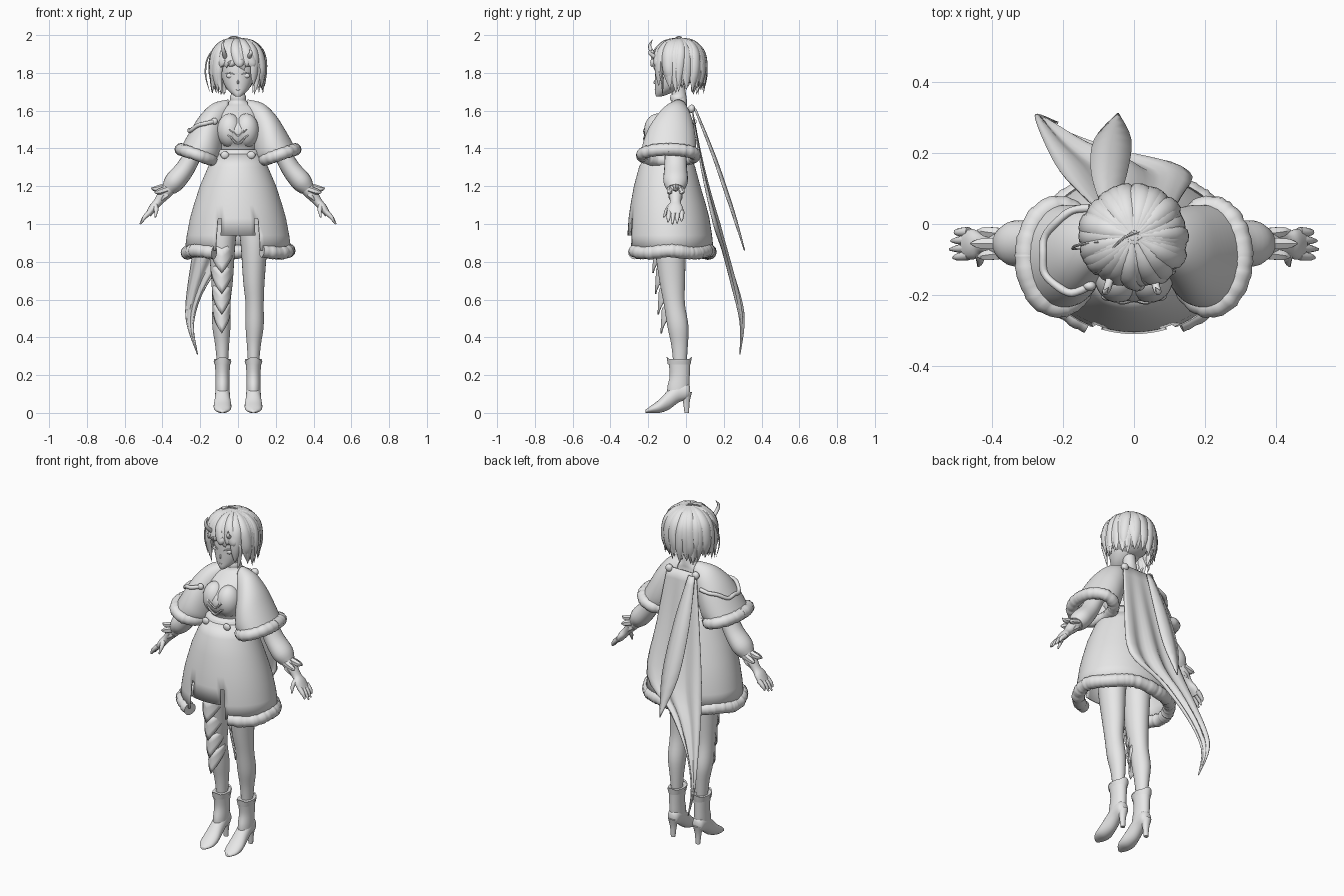
import bpy, bmesh, math, random
from mathutils import Vector as V
from math import sin, cos, pi, radians

random.seed(4)
if "Cube" in bpy.data.objects:
    bpy.data.objects.remove(bpy.data.objects["Cube"])

grey = bpy.data.materials.new("light_grey")
grey.use_nodes = True
grey.diffuse_color = (0.8, 0.8, 0.8, 1)
grey.node_tree.nodes["Principled BSDF"].inputs["Base Color"].default_value = (0.8, 0.8, 0.8, 1)
made = []


def finish(name, bm, thick=0):
    bmesh.ops.recalc_face_normals(bm, faces=bm.faces[:])
    me = bpy.data.meshes.new(name)
    bm.to_mesh(me)
    bm.free()
    ob = bpy.data.objects.new(name, me)
    bpy.context.collection.objects.link(ob)
    me.materials.append(grey)
    if thick:
        mod = ob.modifiers.new("thickness", "SOLIDIFY")
        mod.thickness, mod.offset = thick, 0
    made.append(ob)


def loft(name, *grids, closed=True, cap=True, thick=0, skip=lambda i, j: False):
    """Skin one or more lists of rings."""
    bm = bmesh.new()
    for rings in grids:
        vs = [[bm.verts.new(p) for p in r] for r in rings]
        n = len(vs[0])
        for i in range(len(vs) - 1):
            for j in range(n if closed else n - 1):
                if not skip(i, j):
                    k = (j + 1) % n
                    bm.faces.new((vs[i][j], vs[i][k], vs[i + 1][k], vs[i + 1][j]))
        if closed and cap:
            bm.faces.new(vs[0])
            bm.faces.new(vs[-1])
    finish(name, bm, thick)


def smooth(rows, k=4):
    """Catmull-Rom through rows of numbers."""
    out = []
    for i in range(len(rows) - 1):
        a, b, c, d = rows[max(i - 1, 0)], rows[i], rows[i + 1], rows[min(i + 2, len(rows) - 1)]
        for s in range(k):
            t = s / k
            out.append(tuple(q + 0.5 * t * (r - p + t * (2*p - 5*q + 4*r - u + t * (3*(q - r) + u - p)))
                             for p, q, r, u in zip(a, b, c, d)))
    return out + [tuple(rows[-1])]


def ring(x, y, z, rx, ry, n=28):
    return [V((x + rx * sin(2*pi*j/n), y - ry * cos(2*pi*j/n), z)) for j in range(n)]


def stack(rows, k=4, n=28):
    return [ring(*r, n) for r in smooth(rows, k)]


def tube(pts, ws, ts, ref=(0, 0, 1), n=10):
    """Rings along a path; ws is the half width across ref, ts the half width along it."""
    pts, rings = [V(p) for p in pts], []
    for i, p in enumerate(pts):
        t = pts[min(i + 1, len(pts) - 1)] - pts[max(i - 1, 0)]
        side = t.cross(V(ref)).normalized()
        nor = side.cross(t).normalized()
        rings.append([p + side * ws[i] * cos(2*pi*j/n) + nor * ts[i] * sin(2*pi*j/n) for j in range(n)])
    return rings


def limb(rows, ref=(0, 1, 0), n=10, k=4):
    rows = smooth(rows, k)
    return tube([r[:3] for r in rows], [r[3] for r in rows], [r[-1] for r in rows], ref, n)


def fur(path, r, rough=.07):
    size = [r * random.uniform(1 - rough, 1 + rough) for _ in path]
    return tube(path, size, size, n=12)


def ball(name, loc, scale, keep=lambda c: True):
    bm = bmesh.new()
    bmesh.ops.create_uvsphere(bm, u_segments=24, v_segments=14, radius=1)
    for v in bm.verts:
        v.co = V(loc) + V([a * b for a, b in zip(v.co, scale)])
    bmesh.ops.delete(bm, geom=[f for f in bm.faces if not keep(f.calc_center_median())], context="FACES")
    finish(name, bm)


# Torso, neck and head
loft("torso", stack([(0, -.09, 1.3, .12, .1), (0, -.09, 1.39, .1, .088), (0, -.1, 1.45, .105, .112),
                     (0, -.1, 1.51, .11, .115), (0, -.075, 1.57, .11, .09), (0, -.05, 1.62, .095, .056),
                     (0, -.035, 1.655, .042, .04), (0, -.045, 1.75, .035, .035)]))
loft("head", stack([(0, -.146, 1.674, .012, .012), (0, -.125, 1.69, .034, .038), (0, -.098, 1.72, .062, .066),
                    (0, -.073, 1.77, .084, .092), (0, -.06, 1.85, .094, .102), (0, -.05, 1.93, .075, .085),
                    (0, -.05, 1.97, .02, .02)]))
loft("nose", limb([(0, -.161, 1.765, .003), (0, -.168, 1.748, .005), (0, -.16, 1.742, .003)], (1, 0, 0), 8))
ball("mouth", (0, -.164, 1.71), (.012, .003, .002))
for s, side in ((1, "left"), (-1, "right")):
    ball(side + "_eye", (s * .042, -.148, 1.785), (.021, .009, .013))
    loft(side + "_eyelid", limb([(s * .018, -.162, 1.79, .002), (s * .042, -.157, 1.801, .004),
                                 (s * .07, -.128, 1.795, .002)], (0, 0, 1), 6))
    ball(side + "_bust", (s * .045, -.15, 1.495), (.066, .072, .09))

# Bodice trim, belt and choker
chevrons = [limb([(-.085, -.19, z + .045, .004), (-.04, -.22, z + .02, .006), (0, -.213, z - .015, .007),
                  (.04, -.22, z + .02, .006), (.085, -.19, z + .045, .004)], (0, 0, 1), 6) for z in (1.44, 1.48)]
loft("bodice_chevrons", *chevrons)
loft("belt", [ring(0, -.093, z, r, r * .93, 36) for z, r in ((1.335, .128), (1.345, .136), (1.385, .122), (1.395, .11))])
for x in (-.07, .07):
    ball("belt_buckle", (x, -.205, 1.365), (.022, .012, .02))
loft("choker", stack([(0, -.042, 1.655, .043, .041), (0, -.042, 1.67, .043, .042), (0, -.042, 1.685, .038, .038)]))

# Flared coat skirt with a shorter notched front panel
skirt = [(0, -.095, 1.37, .122, .112), (0, -.1, 1.3, .155, .145), (0, -.1, 1.2, .198, .172), (0, -.094, 1.1, .23, .196),
         (0, -.09, 1.03, .25, .21), (0, -.086, .94, .267, .22), (0, -.083, .86, .278, .225)]


def skirt_gap(i, j):
    a = (j + .5) * 5
    a = min(a, 360 - a)
    return (i == 4 and 20 < a < 25) or (i == 5 and a < 25)


loft("coat_skirt", [ring(*r, 72) for r in skirt], cap=False, thick=.008, skip=skirt_gap)
hem = [(.268 * sin(radians(a)), -.086 - .212 * cos(radians(a)), .853 + .006 * sin(radians(a * 5)))
       for a in range(28, 334, 2)]
loft("skirt_fur_hem", fur(hem, .035))

for s, side in ((1, "left"), (-1, "right")):
    # Leg
    loft(side + "_leg", stack([(s * .08, -.08, 1.0, .08, .09), (s * .085, -.083, .88, .07, .083),
                               (s * .084, -.073, .7, .057, .068), (s * .088, -.062, .58, .048, .056),
                               (s * .088, -.043, .46, .048, .056), (s * .084, -.034, .36, .037, .044),
                               (s * .082, -.032, .25, .028, .034)]))
    # Heeled boot: shaft, foot, heel and cuff
    loft(side + "_boot_shaft", stack([(s * .082, -.036, .285, .044, .064), (s * .082, -.035, .265, .041, .058),
                                      (s * .082, -.033, .2, .037, .053), (s * .082, -.04, .14, .037, .058),
                                      (s * .082, -.045, .1, .036, .055)]))
    foot = [[V((s * .082 + rx * cos(a), y, (lo + hi) / 2 + (hi - lo) / 2 * sin(a)))
             for a in [2 * pi * j / 20 for j in range(20)]]
            for y, lo, hi, rx in smooth([(.022, .085, .14, .018), (.005, .07, .16, .034), (-.04, .055, .165, .038),
                                         (-.09, .018, .125, .041), (-.14, 0, .072, .047), (-.185, 0, .038, .04),
                                         (-.215, 0, .016, .014)])]
    loft(side + "_boot_foot", foot)
    loft(side + "_boot_heel", stack([(s * .082, .002, .11, .03, .03), (s * .082, .002, .06, .019, .018),
                                     (s * .082, .004, 0, .013, .012)], n=14))
    loft(side + "_boot_cuff", [[p + V((0, 0, .022 * abs(cos(2 * pi * j / 28)) ** 3 * d)) for j, p in
                                enumerate(ring(s * .082, -.036, z, rx, rx * 1.43))]
                               for z, rx, d in ((.255, .042, 0), (.275, .047, 1), (.27, .042, 1))], cap=False)

    # Wide half-cape sleeve with a fur edge: rows are top x, z, bottom x, z, centre y, depth
    rows = smooth([(.05, 1.655, .06, 1.54, -.04, .045), (.13, 1.635, .075, 1.43, -.06, .09),
                   (.195, 1.575, .088, 1.37, -.078, .122), (.25, 1.49, .1, 1.34, -.088, .138),
                   (.303, 1.395, .125, 1.335, -.092, .14)])
    rings = []
    for tx, tz, bx, bz, cy, ry in rows:
        rings.append([V((s * ((tx + bx) / 2 + (tx - bx) / 2 * cos(a)), cy + ry * sin(a),
                         (tz + bz) / 2 + (tz - bz) / 2 * cos(a)))
                      for a in [2 * pi * j / 72 for j in range(72)]])
    loft(side + "_cape_sleeve", rings, cap=False, thick=.008)
    loft(side + "_sleeve_fur", fur(rings[-1] + rings[-1][:2], .032))

    # Puffed undersleeve, glove, cuff spikes and fingers
    loft(side + "_undersleeve", limb([(s * .12, -.05, 1.55, .045, .05), (s * .21, -.055, 1.42, .045, .055),
                                      (s * .275, -.055, 1.3, .05, .06), (s * .335, -.055, 1.225, .055, .065),
                                      (s * .367, -.055, 1.185, .04, .045)], n=20))
    loft(side + "_glove", limb([(s * .34, -.055, 1.215, .036, .042), (s * .385, -.055, 1.165, .034, .038),
                                (s * .425, -.055, 1.115, .023, .028), (s * .45, -.057, 1.085, .022, .042),
                                (s * .475, -.057, 1.05, .016, .042)], n=16))
    spikes = [limb([(s * .375, -.055 + dy, 1.175 + dz, .018), (s * (.41 + dz), -.055 + dy * 1.2, 1.16 + dz, .015),
                    (s * (.43 + dz * 1.2), -.055 + dy * 1.35, 1.15 + dz * 1.6, .001)], (0, 1, 0), 6)
              for dy, dz in ((0, .026), (.028, .01), (-.028, .01), (.02, -.018), (-.02, -.018))]
    loft(side + "_cuff_spikes", *spikes)
    fingers = [limb([(s * .465, y, 1.065, .014), (s * .495, y * 1.05, 1.035, .011),
                     (s * (.518 - d), y * 1.08, 1.0 + d, .004)], (0, 1, 0), 8)
               for y, d in ((-.022, .015), (-.044, .004), (-.066, 0), (-.088, .01))]
    fingers.append(limb([(s * .44, -.075, 1.1, .015), (s * .433, -.1, 1.075, .012), (s * .438, -.118, 1.035, .004)],
                        (1, 0, 0), 8))
    loft(side + "_fingers", *fingers)

# Shoulder cord draped over the right sleeve, whose rings were built last
drape = [rings[round(4 + 8 * cos(radians(a)))][a // 5 % 72] + V((-.006, .012 * sin(radians(a)), .008))
         for a in range(-80, 81, 20)]
loft("shoulder_cord", fur(smooth(drape), .011))
ball("cord_clasp", drape[0], (.018, .014, .018))

# Pointed armour plates on the right leg
plates = []
for z, r, y in ((.89, .082, -.083), (.78, .074, -.077), (.67, .066, -.07), (.57, .06, -.06)):
    grid = []
    for t in (0, .35, .7, 1):
        line = []
        for j in range(-6, 7):
            c = 1 - abs(j) / 6
            a = radians(j * 14)
            rr = r * .85 + .012 * t * c
            line.append(V((-.086 + rr * sin(a) * .85, y + .006 * t - rr * 1.1 * cos(a) - .008 * c,
                           z + .02 - .04 * c - t * (.04 + .09 * c))))
        grid.append(line)
    plates.append(grid)
loft("right_leg_armour", *plates, closed=False, thick=.008)

# Long torn cape: each row runs from its left edge to its right edge
cape = smooth([(.1, .03, 1.62, -.09, .03, 1.62), (.135, .08, 1.3, -.15, .085, 1.3),
               (.155, .145, 1.0, -.21, .15, 1.0), (-.02, .19, .86, -.25, .225, .78),
               (-.17, .24, .67, -.277, .295, .57), (-.235, .285, .48, -.267, .305, .45),
               (-.214, .285, .31, -.216, .285, .31)])
sheet = []
for i, r in enumerate(cape):
    a, b = V(r[:3]), V(r[3:])
    amp = .08 * (b - a).length * min(i / 8, 1)
    sheet.append([a.lerp(b, u / 16) + V((0, amp * (.6 * sin(u / 16 * pi) + .5 * sin(u / 16 * 5 * pi)), 0))
                  for u in range(17)])
loft("long_cape", sheet, closed=False, thick=.006)
leaf = smooth([(-.07, .045, 1.61, .02), (-.07, .14, 1.36, .05), (-.06, .235, 1.08, .052), (-.045, .31, .86, .001)])
loft("cape_strip", [[V((x - w, y, z)), V((x, y + w * .3, z)), V((x + w, y, z))] for x, y, z, w in leaf],
     closed=False, thick=.006)
for x in (.09, -.085):
    ball("cape_brooch", (x, .03, 1.61), (.022, .018, .022))

# Hair: cap, clumps around the bob, fringe and loose locks
ball("hair_cap", (0, -.035, 1.86), (.13, .122, .126), lambda c: c.y > -.07 or c.z > 1.88)
locks = []
for deg in list(range(0, 360, 11)) + list(range(60, 306, 15)):
    a = radians(deg + random.uniform(-4, 4))
    fringe = min(deg, 360 - deg) < 42
    tip = (1.8 if fringe else 1.685) + random.uniform(0, .045)
    sweep = random.uniform(-.2, .2) + (.4 if fringe else 0)
    w = random.uniform(.02, .03)
    puff = random.uniform(-.006, .006)
    path = []
    for f, rad, z, width in ((-.1, .015, 1.982, .008), (0, .075, 1.965, w * .8), (.1, .122, 1.92, w),
                             (.4, .14, 1.86, w), (.7, .14, 1.86 + (tip - 1.86) * .5, w * .85),
                             (1, .128 + random.uniform(-.015, .015), tip, .001)):
        b = a + sweep * f
        rad += puff
        path.append((rad * sin(b), -.036 - rad * .97 * cos(b), z, width, width * .45))
    locks.append(limb(path, (sin(a), -cos(a), .15), 8, 3))
for s in (1, -1):
    locks.append(limb([(s * .08, -.13, 1.9, .02, .01), (s * .1, -.135, 1.82, .018, .01),
                       (s * .097, -.125, 1.75, .013, .007), (s * .085, -.125, 1.685, .001, .001)], (0, -1, 0), 8))
locks.append(limb([(-.1, -.05, 1.96, .004), (-.16, -.06, 1.88, .004), (-.172, -.07, 1.79, .004),
                   (-.15, -.07, 1.7, .001)], (0, 1, 0), 6))
locks.append(limb([(.02, -.02, 1.98, .004), (-.03, -.04, 1.992, .004), (-.08, -.09, 1.96, .002)], (0, 1, 0), 6))
loft("hair_locks", *locks)

# Small curved horns
for x, h in ((-.065, .1), (.055, .05)):
    loft("horn", limb([(x, -.145, 1.875, .012), (x * 1.15, -.18, 1.88 + h * .3, .011),
                       (x * 1.25, -.192, 1.875 + h * .7, .008), (x * 1.1, -.178, 1.875 + h, .001)], (1, 0, 0), 10))

# Smooth shading that keeps creases
bpy.ops.object.select_all(action="DESELECT")
for ob in made:
    ob.select_set(True)
bpy.context.view_layer.objects.active = made[0]
bpy.ops.object.shade_smooth_by_angle(angle=radians(50))
